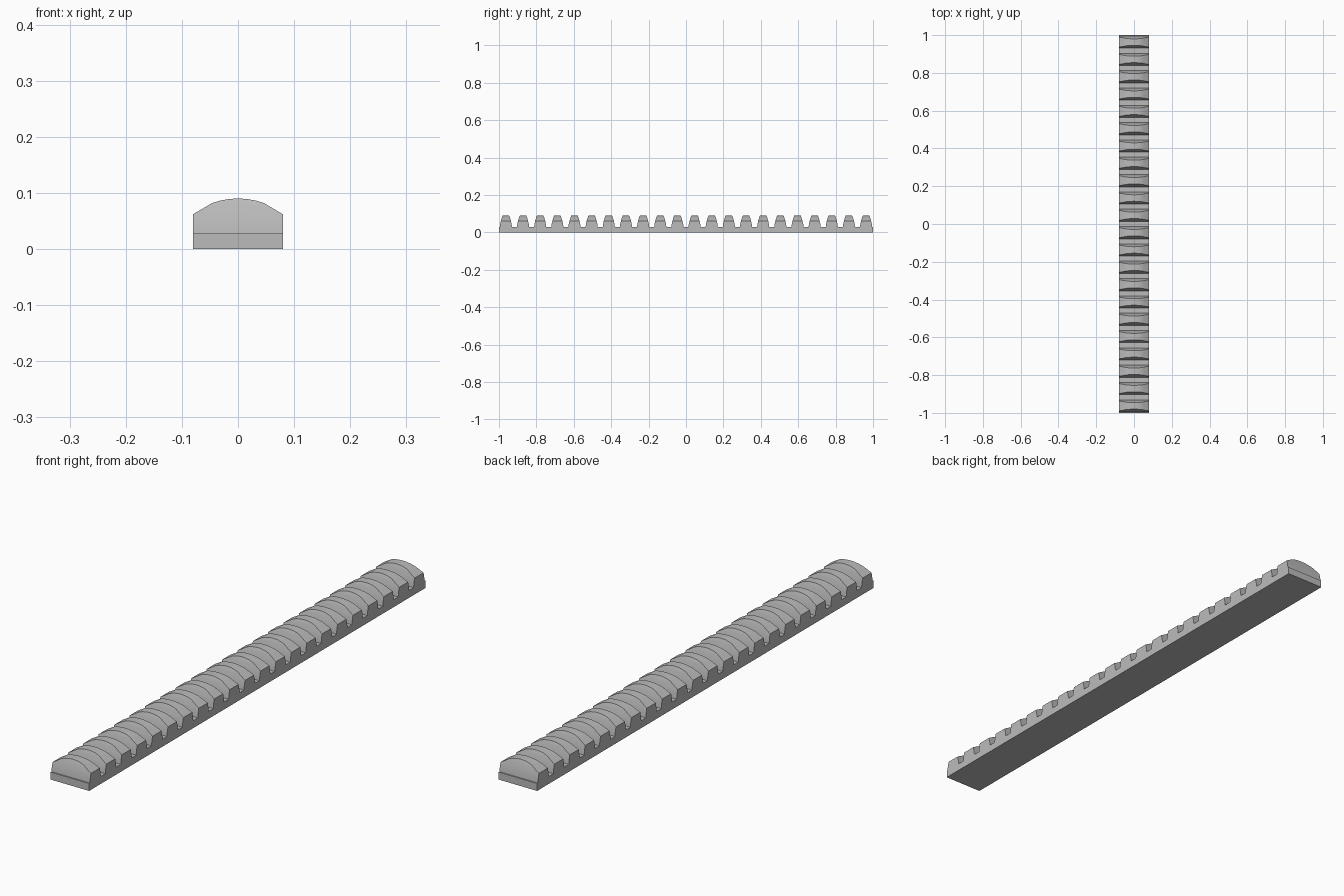
import bpy, bmesh, math

cube = bpy.data.objects.get("Cube")
if cube:
    bpy.data.objects.remove(cube, do_unlink=True)

TEETH = 22
HALF_LENGTH = 1.0
HALF_WIDTH = 0.08
ROOT = 0.028
TIP = 0.09
CROWN_RADIUS = 0.136
FIRST = -0.963
PITCH = -2 * FIRST / (TEETH - 1)
# half thickness of a tooth at each height, from root to tip
FLANK = [(0.0325, ROOT), (0.031, 0.042), (0.027, 0.06), (0.0225, 0.076), (0.017, TIP)]

steel = bpy.data.materials.new("steel_grey")
steel.use_nodes = True
GREY = (0.5, 0.5, 0.5, 1)
steel.diffuse_color = GREY
steel.node_tree.nodes["Principled BSDF"].inputs["Base Color"].default_value = GREY


def prism(name, outline, direction):
    """Extrude a closed outline of 3D points along a direction."""
    bm = bmesh.new()
    face = bm.faces.new([bm.verts.new(p) for p in outline])
    grown = bmesh.ops.extrude_face_region(bm, geom=[face])["geom"]
    verts = [v for v in grown if isinstance(v, bmesh.types.BMVert)]
    bmesh.ops.translate(bm, verts=verts, vec=direction)
    bmesh.ops.recalc_face_normals(bm, faces=bm.faces)
    mesh = bpy.data.meshes.new(name)
    bm.to_mesh(mesh)
    bm.free()
    mesh.materials.append(steel)
    obj = bpy.data.objects.new(name, mesh)
    bpy.context.collection.objects.link(obj)
    return obj


# Toothed bar: side profile extruded across the width
side = [(-HALF_LENGTH, 0), (-HALF_LENGTH, ROOT)]
for i in range(TEETH):
    y = FIRST + i * PITCH
    side += [(y - w, z) for w, z in FLANK]
    side += [(y + w, z) for w, z in reversed(FLANK)]
side += [(HALF_LENGTH, ROOT), (HALF_LENGTH, 0)]
rack = prism("gear_rack", [(-HALF_WIDTH, y, z) for y, z in side], (2 * HALF_WIDTH, 0, 0))

# Crowned envelope that rounds the tooth tips across the width
margin = 0.05
right = [0.09, 0.046, 0.031, 0.016]
xs = [-x for x in right] + [0] + right[::-1]
arch = [(x, TIP - CROWN_RADIUS + math.sqrt(CROWN_RADIUS ** 2 - x * x)) for x in xs]
arch = [(-0.09, -margin)] + arch + [(0.09, -margin)]
crown = prism("crown_cutter", [(x, -HALF_LENGTH - margin, z) for x, z in arch],
              (0, 2 * (HALF_LENGTH + margin), 0))
crown.hide_render = True

cut = rack.modifiers.new("crown", 'BOOLEAN')
cut.operation = 'INTERSECT'
cut.solver = 'EXACT'
cut.object = crown

# Bake the cut, drop the helper, smooth the curved flanks and crowns
bpy.ops.object.select_all(action='DESELECT')
rack.select_set(True)
bpy.context.view_layer.objects.active = rack
bpy.ops.object.modifier_apply(modifier=cut.name)
bpy.data.objects.remove(crown, do_unlink=True)
bpy.ops.object.shade_smooth_by_angle(angle=math.radians(25))
